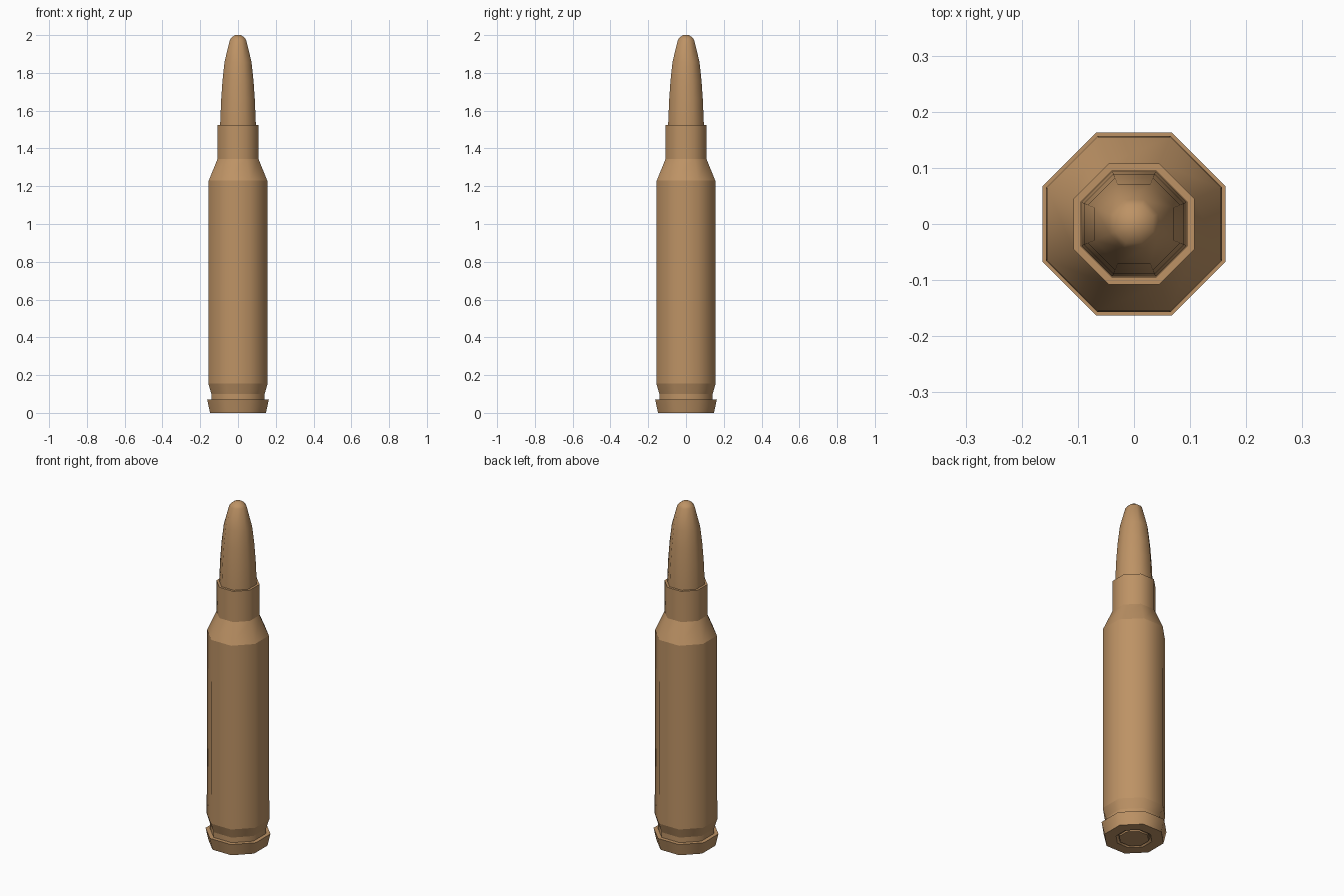
import bpy, bmesh, math

cube = bpy.data.objects.get("Cube")
if cube:
    bpy.data.objects.remove(cube, do_unlink=True)

SIDES = 8
brass = bpy.data.materials.new("warm brass")
brass.use_nodes = True
colour = (0.51, 0.29, 0.13, 1)
brass.diffuse_color = colour
brass.node_tree.nodes["Principled BSDF"].inputs["Base Color"].default_value = colour


def lathe(name, profile, crease):
    """Turn (flat-to-centre distance, height) pairs into a capped octagonal solid."""
    bm = bmesh.new()
    rings = []
    for apothem, z in profile:
        r = apothem / math.cos(math.pi / SIDES)
        angles = [(k + 0.5) * math.tau / SIDES for k in range(SIDES)]
        rings.append([bm.verts.new((r * math.cos(a), r * math.sin(a), z)) for a in angles])
    for low, high in zip(rings, rings[1:]):
        for k in range(SIDES):
            n = (k + 1) % SIDES
            bm.faces.new((low[k], low[n], high[n], high[k]))
    bm.faces.new(rings[0][::-1])
    bm.faces.new(rings[-1])
    bm.normal_update()
    # Smooth around the axis, crisp where the profile bends
    ring_of = {v: i for i, ring in enumerate(rings) for v in ring}
    for f in bm.faces:
        f.smooth = True
    for e in bm.edges:
        around = ring_of[e.verts[0]] == ring_of[e.verts[1]]
        if around and e.calc_face_angle(0) > math.radians(crease):
            e.smooth = False
    mesh = bpy.data.meshes.new(name)
    bm.to_mesh(mesh)
    bm.free()
    mesh.materials.append(brass)
    obj = bpy.data.objects.new(name, mesh)
    bpy.context.collection.objects.link(obj)
    return obj


# Case: primer pocket, rim, extractor groove, body, shoulder, neck, mouth
lathe("cartridge_case", [
    (0.078, 0.01), (0.09, 0), (0.148, 0), (0.163, 0.07), (0.141, 0.07),
    (0.141, 0.1), (0.157, 0.155), (0.157, 0.22), (0.155, 1.23),
    (0.108, 1.345), (0.108, 1.525), (0.095, 1.525), (0.095, 1.48),
], 15)

# Primer seated in the base
lathe("primer", [(0.074, 0.001), (0.074, 0.02)], 15)

# Pointed bullet
lathe("bullet", [
    (0.094, 1.47), (0.094, 1.54), (0.089, 1.66), (0.082, 1.76),
    (0.071, 1.86), (0.043, 1.975), (0.034, 1.987), (0.016, 2.0),
], 40)
